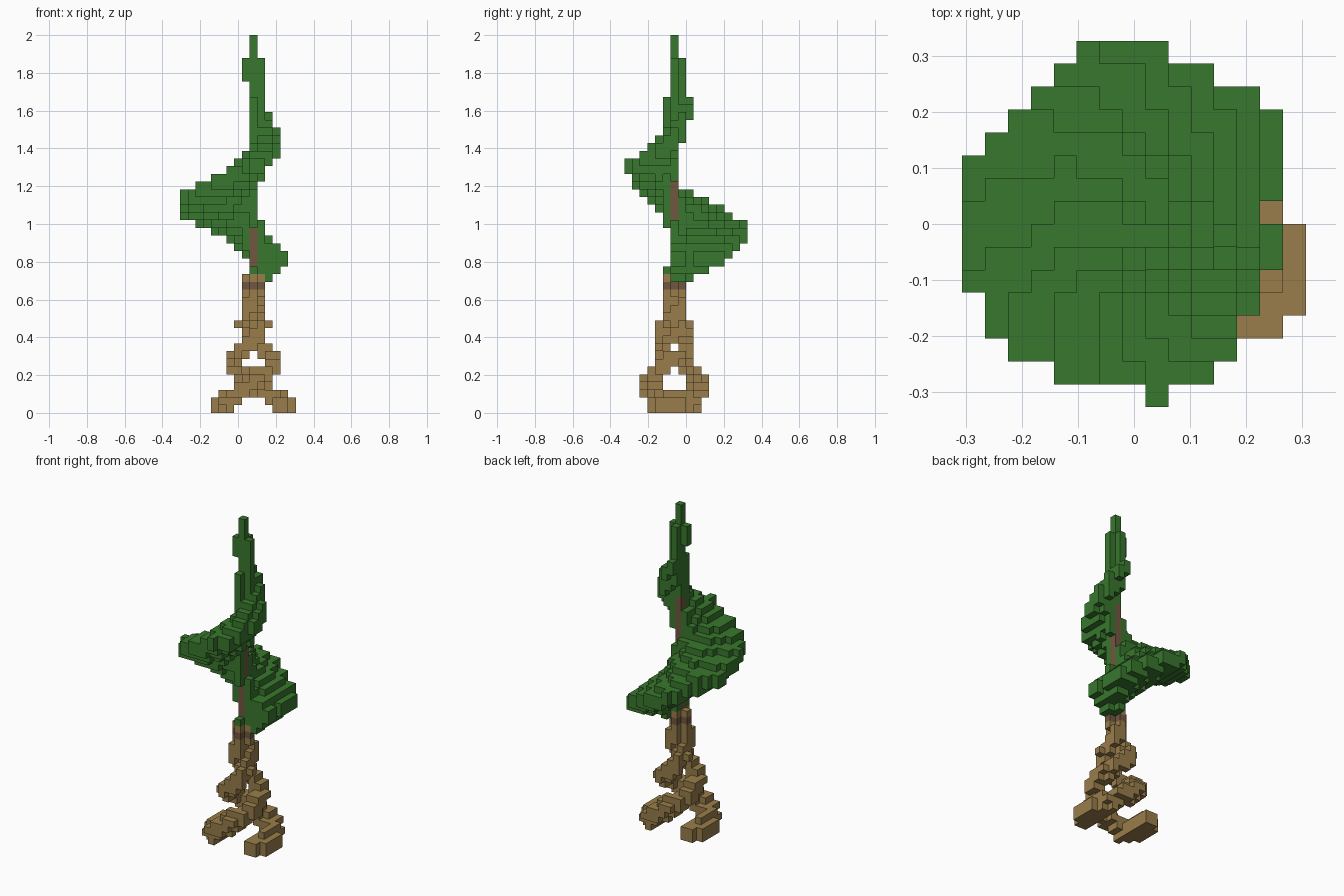
import bpy
import bmesh
import math
from mathutils import Vector

cube = bpy.data.objects.get("Cube")
if cube:
    bpy.data.objects.remove(cube, do_unlink=True)

V = 2 / 49                              # block size
AXIS = Vector((2 * V, -1.5 * V, 0))     # trunk centre line


def material(name, rgb):
    m = bpy.data.materials.new(name)
    m.use_nodes = True
    m.diffuse_color = (*rgb, 1)
    m.node_tree.nodes["Principled BSDF"].inputs["Base Color"].default_value = (*rgb, 1)
    return m


LEAF = material("leaf green", (0.040, 0.185, 0.026))
ROOT = material("tan root", (0.32, 0.207, 0.069))
BARK = material("dark bark", (0.165, 0.095, 0.05))


def lerp_table(table, x):
    """Piecewise linear lookup in a list of (x, value) pairs."""
    for (x0, a), (x1, b) in zip(table, table[1:]):
        if x <= x1:
            return a + (b - a) * max(0, x - x0) / (x1 - x0)
    return table[-1][1]


def columns(*specs):
    """Cells of upright block columns, each given as i, j, low, high."""
    return {(i, j, k) for i, j, low, high in specs for k in range(low, high)}


def build_blocks(name, cells, mats, pick=lambda k: 0):
    """Skin a set of grid cells with their exposed block faces."""
    bm = bmesh.new()
    corners = {}

    def vert(p):
        key = tuple(round(c * 2) for c in p)
        if key not in corners:
            corners[key] = bm.verts.new(AXIS + Vector(p) * V)
        return corners[key]

    for cell in sorted(cells):
        mid = Vector(cell) + Vector((0, 0, 0.5))
        for axis in range(3):
            for sign in (-1, 1):
                n = Vector((0, 0, 0))
                n[axis] = sign
                if tuple(int(c) for c in Vector(cell) + n) in cells:
                    continue
                u = Vector((0, 0, 0))
                u[(axis + 1) % 3] = 0.5
                w = n.cross(u)
                c = mid + n * 0.5
                face = bm.faces.new([vert(c + a * u + b * w) for a, b in
                                     ((-1, -1), (1, -1), (1, 1), (-1, 1))])
                face.material_index = pick(cell[2])
    mesh = bpy.data.meshes.new(name)
    bm.to_mesh(mesh)
    bm.free()
    for m in mats:
        mesh.materials.append(m)
    obj = bpy.data.objects.new(name, mesh)
    bpy.context.collection.objects.link(obj)
    return obj


# Roots: two strands winding up (turns in quarters) into a ribbed stump
height = [(-0.3, 1), (0.3, 1.2), (1, 4), (2, 7), (3, 9.8), (4, 12.6), (5, 15)]
spread = [(-0.3, 4.2), (0, 3.9), (0.5, 3.8), (1, 3), (2, 2.4), (3, 1.8), (4, 0.9), (5, 0.9)]
girth = [(-0.3, 1.5), (0.1, 1.4), (1, 1.35), (2, 1.15), (3, 1.05), (5, 0.95)]
root_cells = columns((0, 0, 9, 18), (-1, 0, 14, 18), (0, -1, 14, 18),
                     (1, 0, 15, 18), (0, 1, 15, 18))
for strand in (0, 2):
    for step in range(107):
        q = -0.3 + step * 0.05
        a = (q + strand) * math.pi / 2
        r, h = lerp_table(spread, q), lerp_table(girth, q)
        p = Vector((r * math.cos(a), r * math.sin(a), lerp_table(height, q)))
        for i in range(-6, 7):
            for j in range(-6, 7):
                for k in range(16):
                    if (Vector((i, j, k + 0.5)) - p).length < h:
                        root_cells.add((i, j, k))
build_blocks("roots", root_cells, [ROOT, BARK], lambda k: 1 if k == 16 else 0)

# Trunk
build_blocks("trunk", columns((0, 0, 18, 35)), [BARK])

# Crown: slim spire with short ribs on each side
leaf_cells = columns((0, 0, 35, 49), (1, 0, 33, 46), (0, 1, 37, 46),
                     (-1, 0, 43, 46), (0, -1, 24, 41), (0, -1, 18, 19))

# Foliage: one rising spiral sheet, thick at the trunk and thin at the rim
reach = [(-0.3, 2.2), (0, 4.2), (0.3, 4.4), (0.42, 5.3), (0.5, 5.9), (0.57, 6.6),
         (0.62, 7.25), (0.75, 7.7), (1, 8.7), (1.07, 9.15), (1.25, 9.87),
         (1.75, 9.87), (2.08, 9.1), (2.35, 8.1), (2.5, 7.2), (2.8, 6.2),
         (2.9, 6.1), (3.3, 4.6), (4, 3.2), (5, 2.05), (5.1, 2)]
rise = [(-0.3, 0.76), (0, 0.805), (0.65, 0.825), (0.85, 0.87), (1.15, 0.945),
        (1.5, 1.03), (1.9, 1.09), (2.5, 1.215), (2.9, 1.29), (4, 1.45), (5, 1.645),
        (5.1, 1.66)]
for i in range(-10, 11):
    for j in range(-10, 11):
        r = math.hypot(i, j)
        if r == 0:
            continue
        turn = math.atan2(j, i) / (math.pi / 2) % 4
        for q in (turn - 4, turn, turn + 4):
            limit = lerp_table(reach, q)
            if not -0.3 <= q <= 5.1 or r > limit:
                continue
            middle = lerp_table(rise, q)
            half = 0.165 - 0.127 * r / limit
            if r == 1 and q < 4.5:
                half = 0.235
            for k in range(17, 46):
                if abs((k + 0.5) * V - middle) < half:
                    leaf_cells.add((i, j, k))
build_blocks("spiral_foliage", leaf_cells - root_cells, [LEAF])
